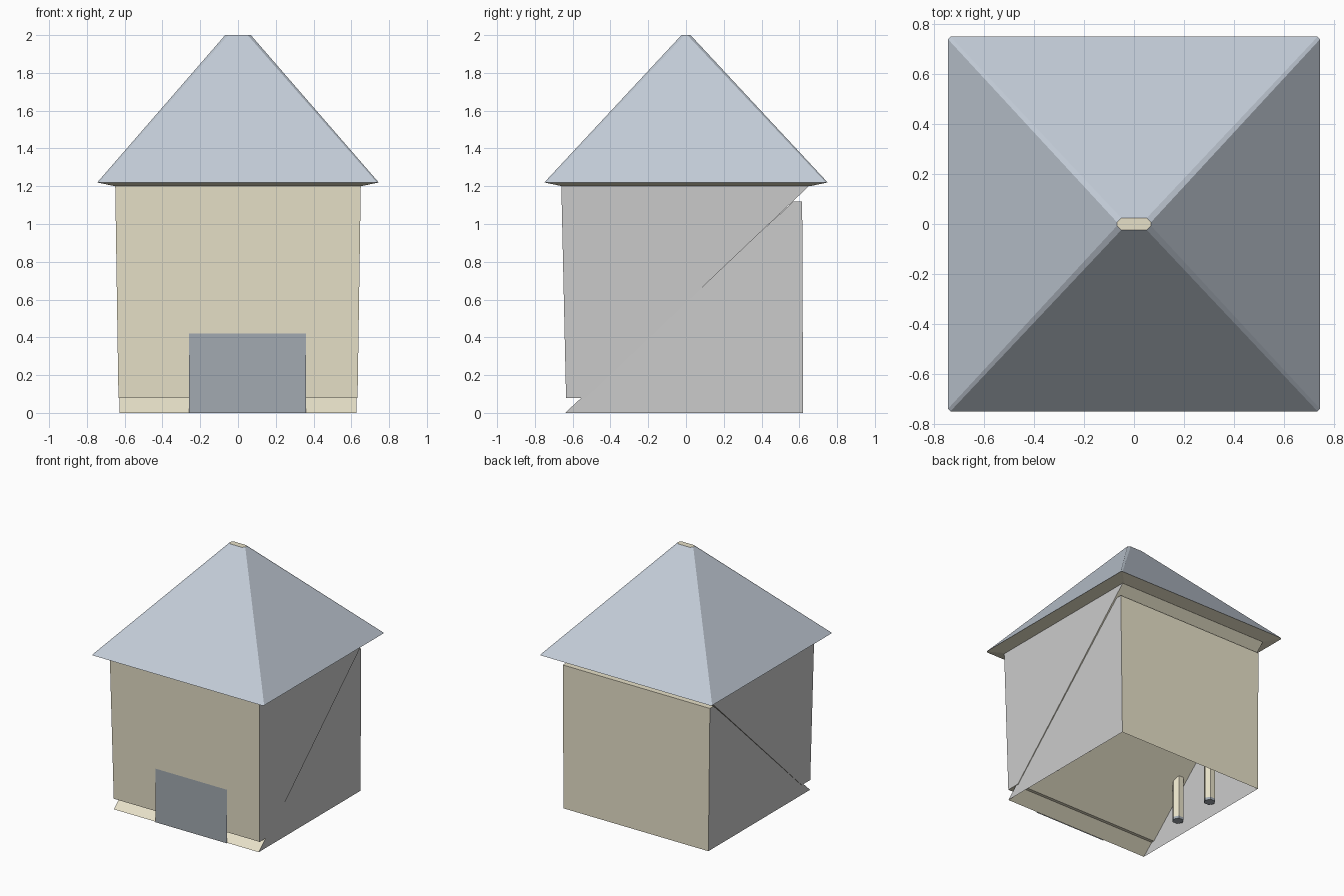
import bpy, math

if "Cube" in bpy.data.objects:
    bpy.data.objects.remove(bpy.data.objects["Cube"])


def paint(name, rgb):
    m = bpy.data.materials.new(name)
    m.diffuse_color = (*rgb, 1)
    m.use_nodes = True
    m.node_tree.nodes["Principled BSDF"].inputs["Base Color"].default_value = m.diffuse_color
    return m


BEIGE = paint("beige", (0.80, 0.75, 0.58))
BLUE = paint("roof_blue", (0.55, 0.61, 0.69))
DARK = paint("dark_blue", (0.36, 0.40, 0.44))


def build(name, verts, faces, mats):
    """Flat-shaded mesh; mats holds one material (or None) per face."""
    me = bpy.data.meshes.new(name)
    me.from_pydata(verts, [], faces)
    slots = list(dict.fromkeys(mats))
    for m in slots:
        me.materials.append(m)
    for p, m in zip(me.polygons, mats):
        p.material_index = slots.index(m)
    ob = bpy.data.objects.new(name, me)
    bpy.context.collection.objects.link(ob)
    return ob


def wedge(name, profile, half, skip=()):
    """Mirror a (y, z) profile to both sides: beige panels, grey sides."""
    n = len(profile)
    verts = [(s * half(z), y, z) for s in (-1, 1) for y, z in profile]
    faces = [tuple(range(n - 1, -1, -1)), tuple(range(n, 2 * n))]
    mats = [None, None]
    for i in range(n):
        if i not in skip:
            j = (i + 1) % n
            faces.append((i, j, j + n, i + n))
            mats.append(BEIGE)
    return build(name, verts, faces, mats)


def stack(name, rings, side_mats, end_mats):
    """Join equal rings of points into a closed solid."""
    n = len(rings[0])
    verts = [v for r in rings for v in r]
    faces, mats = [], []
    for k, m in enumerate(side_mats):
        for i in range(n):
            j = (i + 1) % n
            faces.append((k * n + i, k * n + j, k * n + n + j, k * n + n + i))
            mats.append(m)
    last = (len(rings) - 1) * n
    faces += [tuple(range(n - 1, -1, -1)), tuple(range(last, last + n))]
    return build(name, verts, faces, mats + list(end_mats))


def rect(hx, hy, c, z):
    """Rectangle with clipped corners, counter-clockwise."""
    return [(hx - c, -hy, z), (hx, c - hy, z), (hx, hy - c, z), (hx - c, hy, z),
            (c - hx, hy, z), (-hx, hy - c, z), (-hx, c - hy, z), (c - hx, -hy, z)]


# Upper wall wedge with the front wall and sloping underside
wedge("upper_walls", [(-0.66, 1.2), (-0.635, 0.08), (-0.53, 0.08), (0.65, 1.2)],
      lambda z: 0.633 + 0.017 * (z - 0.08) / 1.12)

# Lower wall wedge with the back wall, open at the bottom
wedge("lower_walls", [(-0.64, 0), (0.62, 0), (0.615, 1.12), (0.57, 1.12)],
      lambda z: 0.628 + 0.01 * z / 1.12, skip=(0,))

# Hipped roof with sloping eaves and a small flat cap
stack("roof", [rect(0.65, 0.655, 0.008, 1.2), rect(0.745, 0.75, 0.01, 1.22),
               rect(0.068, 0.024, 0.017, 2.0)],
      [BEIGE, BLUE], [BEIGE, BEIGE])

# Thin front door panel
build("door", [(-0.26, -0.648, 0), (0.36, -0.648, 0),
               (0.36, -0.648, 0.42), (-0.26, -0.648, 0.42)], [(0, 1, 2, 3)], [DARK])

# Four hexagonal legs poking through the sloping panel
for side, sx in (("left", -1), ("right", 1)):
    for end, y in (("front", -0.2), ("back", 0.15)):
        rings = [[(sx * 0.575 + 0.042 * math.cos(a), y + 0.042 * math.sin(a), z)
                  for a in (i * math.pi / 3 for i in range(6))]
                 for z in (0.08, 0.10, (y + 0.64) * 0.93 + 0.05)]
        stack(f"leg_{end}_{side}", rings, [DARK, BEIGE], [DARK, BEIGE])
